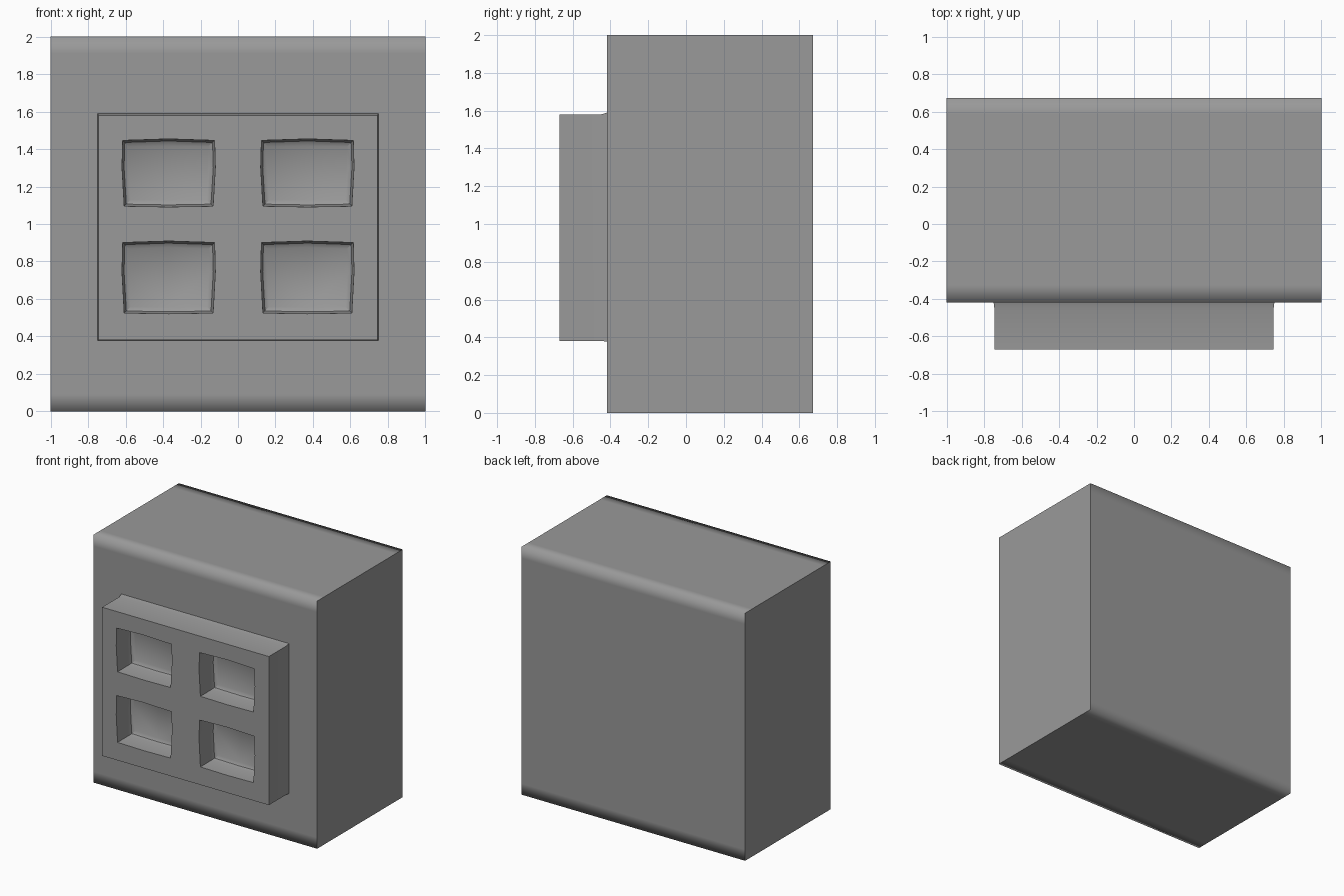
import bpy, bmesh

if "Cube" in bpy.data.objects:
    bpy.data.objects.remove(bpy.data.objects["Cube"])

grey = bpy.data.materials.new("dark_grey")
grey.diffuse_color = (0.32, 0.32, 0.32, 1)
grey.use_nodes = True
grey.node_tree.nodes["Principled BSDF"].inputs["Base Color"].default_value = grey.diffuse_color


def loft(name, rings, soft=False):
    """Closed solid through matching rings of points, with capped ends.
    soft: blend the shading round the rings and keep only the caps sharp."""
    bm = bmesh.new()
    vs = [[bm.verts.new(p) for p in ring] for ring in rings]
    n = len(vs[0])
    for a, b in zip(vs, vs[1:]):
        for i in range(n):
            j = (i + 1) % n
            bm.faces.new((a[i], a[j], b[j], b[i]))
    caps = [bm.faces.new(vs[0]), bm.faces.new(vs[-1])]
    bmesh.ops.recalc_face_normals(bm, faces=bm.faces)
    if soft:
        for f in bm.faces:
            f.smooth = True
        for f in caps:
            for e in f.edges:
                e.smooth = False
    me = bpy.data.meshes.new(name)
    bm.to_mesh(me)
    bm.free()
    me.materials.append(grey)
    ob = bpy.data.objects.new(name, me)
    bpy.context.collection.objects.link(ob)
    return ob


def rect(x, y, z0, z1):
    return [(-x, y, z0), (x, y, z0), (x, y, z1), (-x, y, z1)]


def pane_ring(cx, z0, z1, y, s):
    """Slightly bowed rectangle, shrunk by s on each side."""
    w, zm = 0.25 - s, (z0 + z1) / 2
    a, b = z0 + s, z1 - s
    pts = [(-w + .012, a + .004), (0, a), (w - .012, a + .004), (w, zm + .03),
           (w - .004, b - .008), (0, b), (-w + .004, b - .008), (-w, zm + .03)]
    return [(cx + x, y, z) for x, z in pts]


# Main wall block: side profile with support points so long edges shade softly
y0, y1, d = -0.418, 0.673, 0.09
profile = [(y0, 0), (y0 + d, 0), (y1 - d, 0), (y1, 0), (y1, d), (y1, 2 - d),
           (y1, 2), (y1 - d, 2), (y0 + d, 2), (y0, 2), (y0, 2 - d), (y0, d)]
loft("wall_block", [[(x, y, z) for y, z in profile] for x in (-1, 1)], soft=True)

# Raised window frame, flaring slightly where it meets the wall
frame = loft("window_frame", [rect(0.745, -0.67, 0.38, 1.58),
                              rect(0.745, -0.45, 0.38, 1.58),
                              rect(0.75, -0.41, 0.378, 1.592)])

# Four recessed panes, narrowing towards the back
cutters = []
for cx in (-0.37, 0.37):
    for z0, z1 in ((0.52, 0.91), (1.09, 1.455)):
        cutter = loft("pane_cutter", [pane_ring(cx, z0, z1, -0.72, 0),
                                      pane_ring(cx, z0, z1, -0.53, 0.004),
                                      pane_ring(cx, z0, z1, -0.505, 0.012),
                                      pane_ring(cx, z0, z1, -0.49, 0.035)])
        cutter.hide_render = True
        m = frame.modifiers.new("pane_recess", 'BOOLEAN')
        m.operation, m.object, m.solver = 'DIFFERENCE', cutter, 'EXACT'
        cutters.append(cutter)

# Bake the recesses, then remove the cutters
bpy.ops.object.select_all(action='DESELECT')
frame.select_set(True)
bpy.context.view_layer.objects.active = frame
for name in [m.name for m in frame.modifiers]:
    bpy.ops.object.modifier_apply(modifier=name)
bpy.ops.object.shade_smooth_by_angle(angle=0.6)
for cutter in cutters:
    bpy.data.objects.remove(cutter)
